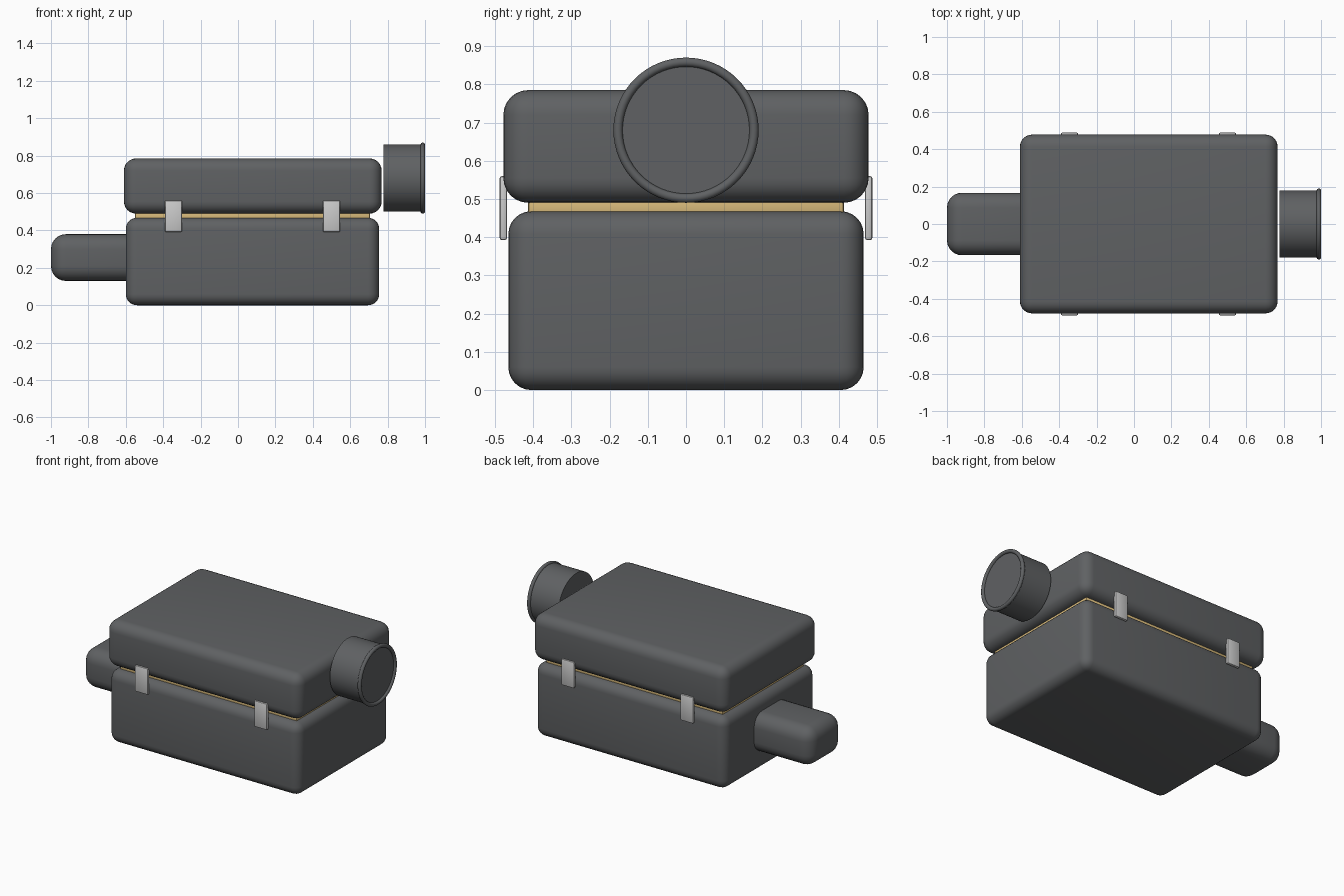
import bpy
from math import radians, pi

if "Cube" in bpy.data.objects:
    bpy.data.objects.remove(bpy.data.objects["Cube"])


def finish(obj, name, mat=None):
    obj.name = name
    if mat:
        obj.data.materials.append(mat)
    bpy.ops.object.shade_smooth_by_angle(angle=radians(35))
    return obj


def material(name, color):
    m = bpy.data.materials.new(name)
    m.diffuse_color = color
    m.use_nodes = True
    m.node_tree.nodes["Principled BSDF"].inputs["Base Color"].default_value = m.diffuse_color
    return m


def rounded_box(name, x, y, z, radius, mat=None, segments=6):
    """Box from (min, max) ranges with rounded edges."""
    bpy.ops.mesh.primitive_cube_add(size=1, location=[sum(r) / 2 for r in (x, y, z)])
    obj = bpy.context.object
    obj.scale = [r[1] - r[0] for r in (x, y, z)]
    bpy.ops.object.transform_apply(location=False, rotation=False, scale=True)
    bevel = obj.modifiers.new("Bevel", 'BEVEL')
    bevel.width = radius
    bevel.segments = segments
    bpy.ops.object.modifier_apply(modifier=bevel.name)
    return finish(obj, name, mat)


dark = material("dark_plastic", (0.115, 0.12, 0.125, 1))
tan = material("tan_gasket", (0.70, 0.50, 0.20, 1))
metal = material("clip_metal", (0.58, 0.59, 0.60, 1))

# Housing, lid and the filter gasket between them
rounded_box("lower_housing", (-0.60, 0.755), (-0.465, 0.465), (0, 0.468), 0.06, dark)
rounded_box("lid", (-0.61, 0.768), (-0.478, 0.478), (0.49, 0.785), 0.065, dark)
rounded_box("filter_gasket", (-0.55, 0.705), (-0.413, 0.413), (0.455, 0.505), 0.008, tan, 2)

# Inlet snout on the left
rounded_box("inlet_snout", (-1.0, -0.50), (-0.167, 0.167), (0.13, 0.38), 0.08, dark)

# Round outlet with a rolled lip on the right
bpy.ops.mesh.primitive_cylinder_add(vertices=64, radius=0.18, depth=0.21,
                                    location=(0.883, 0, 0.68), rotation=(0, pi / 2, 0))
finish(bpy.context.object, "outlet_tube", dark)
bpy.ops.mesh.primitive_torus_add(major_segments=64, minor_segments=16, major_radius=0.178,
                                 minor_radius=0.012, location=(0.988, 0, 0.68),
                                 rotation=(0, pi / 2, 0))
finish(bpy.context.object, "outlet_lip", dark)

# Spring clips on both sides
for side, s in (("front", -1), ("back", 1)):
    for end, cx in (("left", -0.345), ("right", 0.5)):
        rounded_box(f"{side}_{end}_clip", (cx - 0.046, cx + 0.046),
                    sorted((s * 0.468, s * 0.488)), (0.392, 0.56), 0.007, metal, 2)
